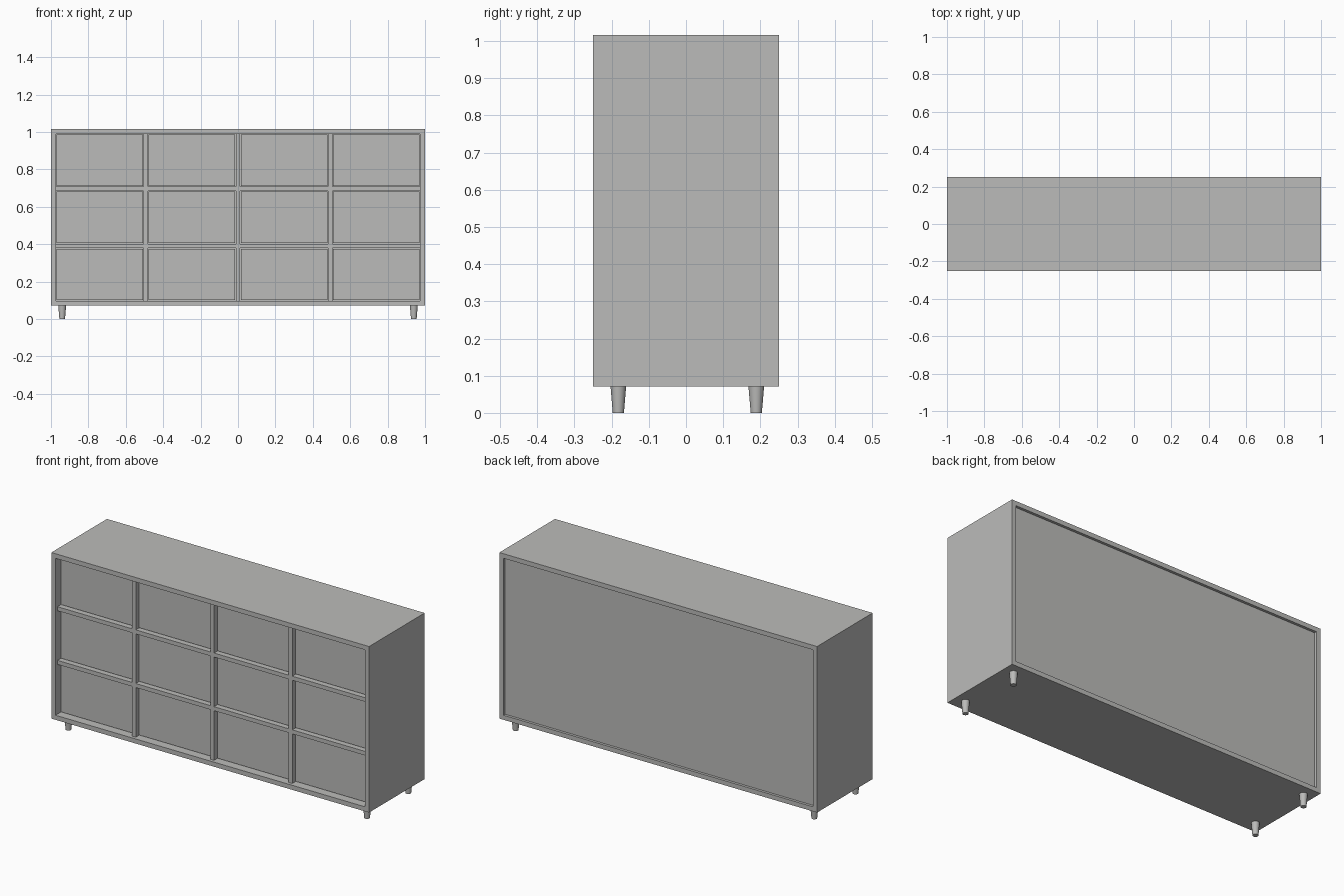
import bpy, bmesh

if "Cube" in bpy.data.objects:
    bpy.data.objects.remove(bpy.data.objects["Cube"])

W, D, Z0, Z1, T = 2.0, 0.5, 0.071, 1.016, 0.026   # outer size, board thickness
DIV = 0.023                                        # divider thickness
GAP = 0.004                                        # gap around the fronts

grey = bpy.data.materials.new("light grey")
grey.diffuse_color = (0.5, 0.5, 0.49, 1)
grey.use_nodes = True
grey.node_tree.nodes["Principled BSDF"].inputs["Base Color"].default_value = grey.diffuse_color


def finish(name, bm):
    mesh = bpy.data.meshes.new(name)
    bm.to_mesh(mesh)
    bm.free()
    mesh.materials.append(grey)
    ob = bpy.data.objects.new(name, mesh)
    bpy.context.collection.objects.link(ob)
    return ob


def box(name, x0, x1, y0, y1, z0, z1):
    bm = bmesh.new()
    bmesh.ops.create_cube(bm, size=1)
    for v in bm.verts:
        v.co = ((x0 + x1) / 2 + v.co.x * (x1 - x0),
                (y0 + y1) / 2 + v.co.y * (y1 - y0),
                (z0 + z1) / 2 + v.co.z * (z1 - z0))
    return finish(name, bm)


# Outer case
hx, hy = W / 2, D / 2
box("top_board", -hx, hx, -hy, hy, Z1 - T, Z1)
box("bottom_board", -hx, hx, -hy, hy, Z0, Z0 + T)
box("left_side", -hx, -hx + T, -hy, hy, Z0 + T, Z1 - T)
box("right_side", hx - T, hx, -hy, hy, Z0 + T, Z1 - T)

# Recessed back panel
ix, iz0, iz1 = hx - T, Z0 + T, Z1 - T
box("back_panel", -ix, ix, hy - 0.03, hy - 0.015, iz0, iz1)

# Dividers, shelves and fronts in a 4 by 3 grid
yf, yb = -hy + 0.018, hy - 0.03
cw = (2 * ix - 3 * DIV) / 4
ch = (iz1 - iz0 - 2 * DIV) / 3
for i in range(1, 4):
    x = -ix + i * (cw + DIV)
    box("divider", x - DIV, x, yf, yb, iz0, iz1)
for i in range(4):
    x = -ix + i * (cw + DIV)
    for j in range(3):
        z = iz0 + j * (ch + DIV)
        if j:
            box("shelf", x, x + cw, yf, yb, z - DIV, z)
        box("drawer_front", x + GAP, x + cw - GAP, -hy + 0.043, -hy + 0.063,
            z + GAP, z + ch - GAP)

# Tapered round legs
for x in (-0.94, 0.94):
    for y in (-0.182, 0.189):
        bm = bmesh.new()
        bmesh.ops.create_cone(bm, cap_ends=True, segments=32,
                              radius1=0.015, radius2=0.021, depth=Z0)
        bmesh.ops.translate(bm, verts=bm.verts, vec=(x, y, Z0 / 2))
        for f in bm.faces:
            f.smooth = len(f.verts) == 4
        leg = finish("leg", bm)
        for e in leg.data.edges:          # keep the rims crisp
            a, b = (leg.data.vertices[k].co.z for k in e.vertices)
            e.use_edge_sharp = abs(a - b) < 1e-5
